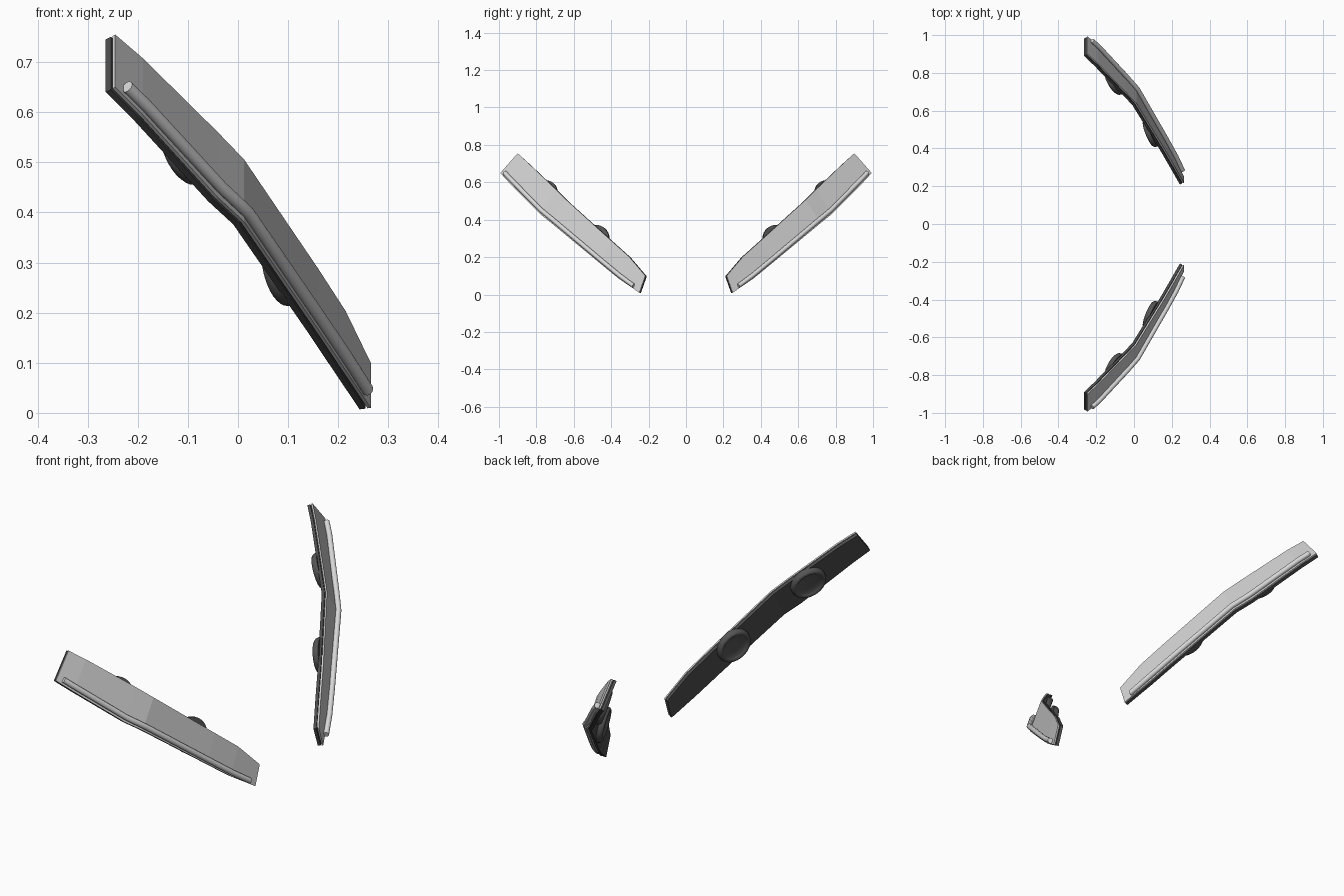
import bpy, bmesh, math
from mathutils import Vector

if "Cube" in bpy.data.objects:
    bpy.data.objects.remove(bpy.data.objects["Cube"])

def mat(name, c):
    m = bpy.data.materials.new(name)
    m.diffuse_color = (c, c, c, 1)
    m.use_nodes = True
    m.node_tree.nodes["Principled BSDF"].inputs["Base Color"].default_value = m.diffuse_color
    return m

LIGHT = mat("light grey", 0.62)
BAR = mat("pale grey", 0.68)
DARK = mat("dark grey", 0.075)
RIM = mat("charcoal rim", 0.09)

# cross sections of the curved strip at constant x: x, top y, top z, bottom y, bottom z
SECTIONS = [(-.245, .900, .755, .993, .650), (-.19, .848, .708, .943, .595),
            (-.04, .694, .560, .780, .430), (.012, .640, .506, .720, .382),
            (.16, .400, .288, .460, .167), (.215, .305, .203, .360, .085),
            (.265, .218, .100, .250, .010)]
TOP = [Vector((s[0], s[1], s[2])) for s in SECTIONS]
BOT = [Vector((s[0], s[3], s[4])) for s in SECTIONS]
N = len(SECTIONS)

def normal(i):
    a, b = max(i - 1, 0), min(i + 1, N - 1)
    t = (TOP[b] + BOT[b]) - (TOP[a] + BOT[a])
    return t.cross(BOT[i] - TOP[i]).normalized()

NRM = [normal(i) for i in range(N)]

def point(u, v, h):
    """u = section position, v = 0 top .. 1 bottom, h = height off the front face"""
    i = min(int(u), N - 2)
    f = u - i
    t, b = TOP[i].lerp(TOP[i + 1], f), BOT[i].lerp(BOT[i + 1], f)
    return t.lerp(b, v) + NRM[i].lerp(NRM[i + 1], f).normalized() * h

def finish(name, bm, material, smooth=False):
    bmesh.ops.recalc_face_normals(bm, faces=bm.faces)
    me = bpy.data.meshes.new(name)
    bm.to_mesh(me)
    bm.free()
    ob = bpy.data.objects.new(name, me)
    bpy.context.collection.objects.link(ob)
    me.materials.append(material)
    if smooth:
        bpy.context.view_layer.objects.active = ob
        ob.select_set(True)
        bpy.ops.object.shade_smooth_by_angle(angle=math.radians(40))
        ob.select_set(False)
    mod = ob.modifiers.new("Mirror", 'MIRROR')
    mod.use_axis = (False, True, False)
    mod.use_mirror_merge = False
    return ob

def loft(name, rings, material, smooth=False):
    bm = bmesh.new()
    vs = [[bm.verts.new(p) for p in r] for r in rings]
    n = len(vs[0])
    for a, b in zip(vs, vs[1:]):
        for k in range(n):
            bm.faces.new((a[k], a[(k + 1) % n], b[(k + 1) % n], b[k]))
    bm.faces.new(vs[0])
    bm.faces.new(vs[-1])
    return finish(name, bm, material, smooth)

def plate(name, h0, h1, inset, material):
    us = [inset] + list(range(1, N - 1)) + [N - 1 - inset]
    v0, v1 = inset * .5, 1 - inset * .5
    loft(name, [[point(u, v0, h0), point(u, v1, h0), point(u, v1, h1), point(u, v0, h1)]
                for u in us], material)

# layered strip: front panel, recessed core, back plate
plate("front_panel", 0, -.007, 0, LIGHT)
plate("recessed_core", -.006, -.012, .08, DARK)
plate("back_plate", -.011, -.024, 0, DARK)

# round bar along the lower edge of the front panel
rings = []
for u in (.3, 1, 1.5, 2, 2.5, 3, 3.5, 4, 4.5, 5, 5.7):
    i = min(int(u), N - 2)
    c = point(u, .87, .009)
    across = (point(u, 1, 0) - point(u, 0, 0)).normalized()
    nrm = (point(u, 0, 1) - point(u, 0, 0)).normalized()
    rings.append([c + across * .0125 * math.cos(k * math.pi / 6)
                  + nrm * .0125 * math.sin(k * math.pi / 6) for k in range(12)])
loft("light_bar", rings, BAR, True)

# round mounts on the back, a raised rim around a shallow dish
def mount(name, u, v):
    c = point(u, v, -.02)
    axis = (c - point(u, v, 0)).normalized()
    side = (point(u, 1, 0) - point(u, 0, 0)).normalized()
    side = (side - axis * side.dot(axis)).normalized()
    other = axis.cross(side)
    profile = [(.080, 0), (.080, .012), (.077, .022), (.071, .027),
               (.064, .027), (.058, .022), (.054, .019), (.02, .018)]
    loft(name, [[c + axis * h + (side * math.cos(a) + other * math.sin(a)) * r
                 for a in (k * math.tau / 32 for k in range(32))]
                for r, h in profile], RIM, True)

mount("upper_mount", 1.75, .44)
mount("lower_mount", 3.72, .42)
